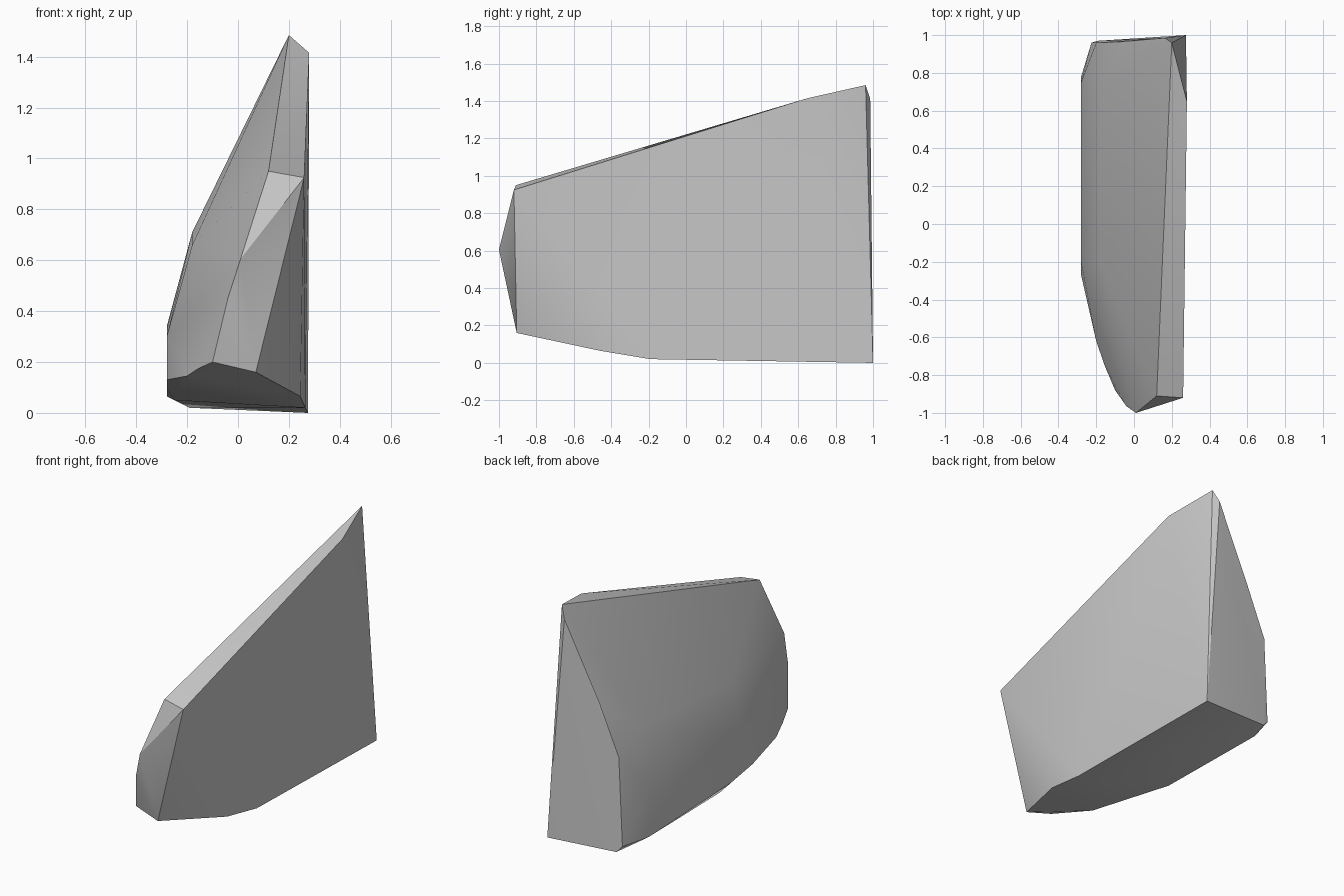
import bpy
import bmesh
import math

cube = bpy.data.objects.get("Cube")
if cube:
    bpy.data.objects.remove(cube, do_unlink=True)

# Plain grey stone
grey = bpy.data.materials.new("stone_grey")
grey.use_nodes = True
colour = (0.58, 0.58, 0.58, 1)
grey.diffuse_color = colour
grey.node_tree.nodes["Principled BSDF"].inputs["Base Color"].default_value = colour

# Corners of the wedge, grouped by region
flat_side = [(0.26, -0.92, 0.925), (0.07, -0.905, 0.16), (0.245, -0.46, 0.065),
             (0.265, -0.19, 0.02), (0.275, 1, 0), (0.28, 0.65, 1.415)]
ridge = [(0.2, 0.96, 1.485), (0.12, -0.91, 0.95)]
nose = [(0.01, -1, 0.605), (-0.04, -0.965, 0.45), (-0.065, -0.925, 0.34),
        (-0.1, -0.88, 0.2)]
back = [(0.165, 0.985, 1.41), (-0.065, 0.965, 0.935), (-0.2, 0.96, 0.62),
        (-0.225, 0.96, 0.06), (-0.19, 0.97, 0.02)]
round_side = [(-0.18, 0.7, 0.71), (-0.18, -0.2, 0.66),
              (-0.28, 0.75, 0.34), (-0.28, -0.2, 0.3),
              (-0.155, -0.75, 0.175), (-0.2, -0.62, 0.145), (-0.28, -0.27, 0.13),
              (-0.28, -0.06, 0.095), (-0.28, 0.78, 0.065), (-0.25, 0.02, 0.05)]

# Wrap the corners in a convex shell
bm = bmesh.new()
for point in flat_side + ridge + nose + back + round_side:
    bm.verts.new(point)
hull = bmesh.ops.convex_hull(bm, input=bm.verts[:])
unused = {v for v in hull["geom_interior"] + hull["geom_unused"]
          if isinstance(v, bmesh.types.BMVert)}
bmesh.ops.delete(bm, geom=list(unused), context="VERTS")
bmesh.ops.recalc_face_normals(bm, faces=bm.faces[:])

mesh = bpy.data.meshes.new("rock_wedge")
bm.to_mesh(mesh)
bm.free()
mesh.materials.append(grey)
rock = bpy.data.objects.new("rock_wedge", mesh)
bpy.context.collection.objects.link(rock)

# Soft rounded side, crisp main edges
bpy.ops.object.select_all(action="DESELECT")
rock.select_set(True)
bpy.context.view_layer.objects.active = rock
bpy.ops.object.shade_smooth_by_angle(angle=math.radians(30))
